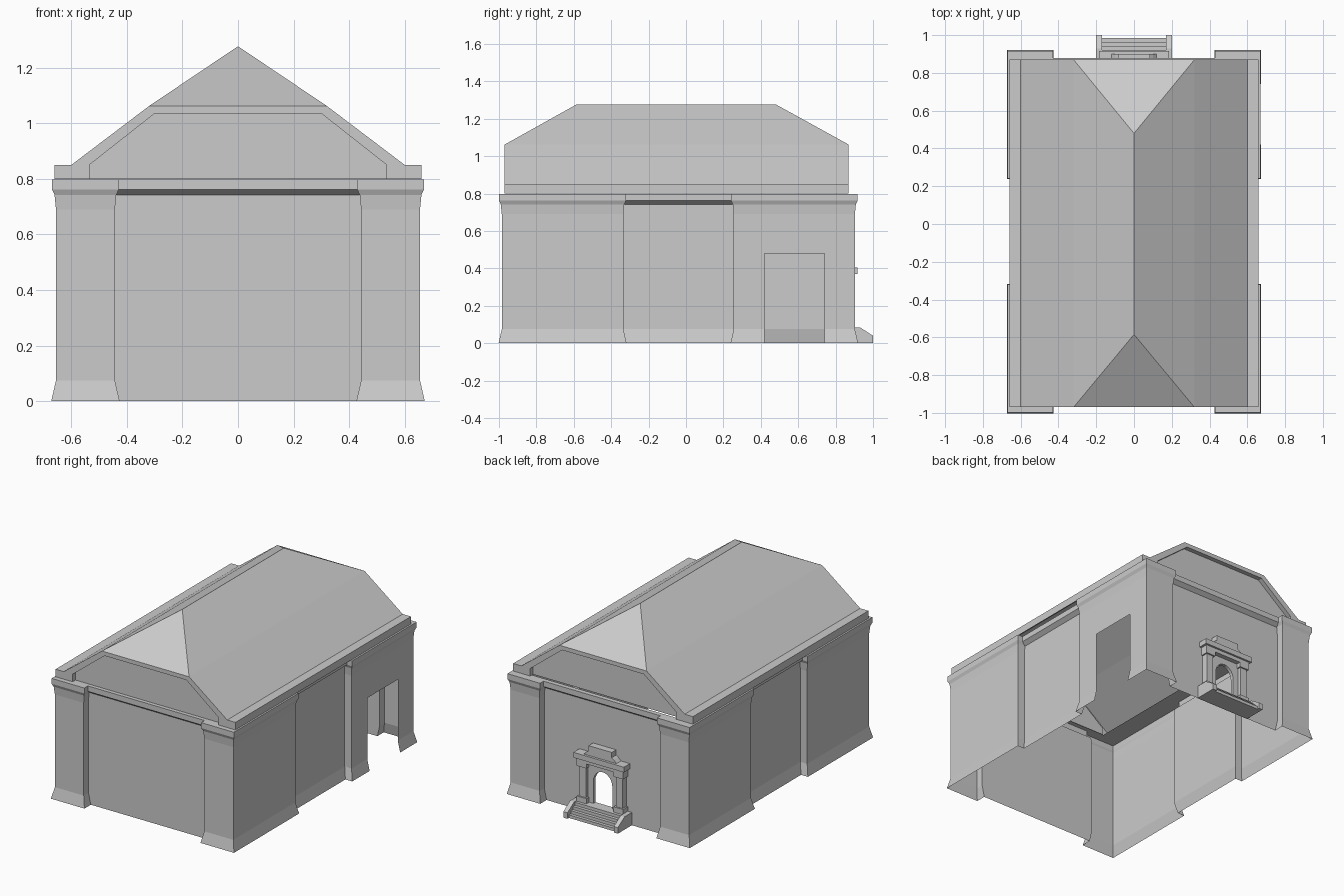
import bpy, bmesh, math
from mathutils import Vector

default = bpy.data.objects.get("Cube")
if default:
    bpy.data.objects.remove(default, do_unlink=True)

stone = bpy.data.materials.new("pale grey stone")
stone.use_nodes = True
stone.diffuse_color = (0.6, 0.6, 0.6, 1)
stone.node_tree.nodes["Principled BSDF"].inputs["Base Color"].default_value = (0.6, 0.6, 0.6, 1)


def finish(bm, name):
    bmesh.ops.recalc_face_normals(bm, faces=bm.faces)
    mesh = bpy.data.meshes.new(name)
    bm.to_mesh(mesh)
    bm.free()
    mesh.materials.append(stone)
    obj = bpy.data.objects.new(name, mesh)
    bpy.context.collection.objects.link(obj)
    return obj


def prism(name, outline, axis, lo, hi):
    """Extrude a 2D outline along x (outline is y,z) or y (outline is x,z)."""
    bm = bmesh.new()
    place = (lambda p, t: (t, p[0], p[1])) if axis == "x" else (lambda p, t: (p[0], t, p[1]))
    a = [bm.verts.new(place(p, lo)) for p in outline]
    b = [bm.verts.new(place(p, hi)) for p in outline]
    bm.faces.new(a)
    bm.faces.new(b)
    for i in range(len(a)):
        j = (i + 1) % len(a)
        bm.faces.new((a[i], a[j], b[j], b[i]))
    return finish(bm, name)


def box(name, x0, x1, y0, y1, z0, z1):
    return prism(name, [(x0, z0), (x1, z0), (x1, z1), (x0, z1)], "y", y0, y1)


# Walls: one plan with raised corner piers, offset at each height
MID = -0.041


def plan(d, rx, ry):
    x, y, jog = 0.655 + d, 0.944 + d, 0.443 - d
    px, py, s0, s1 = 0.655 + rx, 0.944 + ry, -0.335 + d, 0.255 - d
    half = [(jog, MID - py), (jog, MID - y), (x, MID - y), (x, s0), (px, s0),
            (px, s1), (x, s1), (x, MID + y), (jog, MID + y), (jog, MID + py)]
    return half + [(-u, v) for u, v in reversed(half)]


PIER = [(0, 0.017, -0.033, -0.05), (0.075, 0, -0.05, -0.05), (0.69, 0, -0.05, -0.05),
        (0.742, 0.005, -0.05, -0.05), (0.762, 0.014, -0.023, -0.023), (0.798, 0.014, -0.023, -0.023)]
bm = bmesh.new()
rings = [[bm.verts.new((x, y, z)) for x, y in plan(d, rx, ry)] for z, d, rx, ry in PIER]
# Ledge running inward under the roof
rings.append([bm.verts.new((max(-0.535, min(0.535, v.co.x)),
                            max(MID - 0.89, min(MID + 0.89, v.co.y)), 0.798)) for v in rings[-1]])
for low, high in zip(rings, rings[1:]):
    for i in range(len(low)):
        j = (i + 1) % len(low)
        bm.faces.new((low[i], low[j], high[j], high[i]))
bmesh.ops.remove_doubles(bm, verts=bm.verts, dist=0.0005)


def cut_opening(bm, axis, lo, hi, z0, z1, inside):
    """Slice the wall on the opening's edges and remove the faces within."""
    side = Vector((1, 0, 0)) if axis == 0 else Vector((0, 1, 0))
    for co, no in ((side * lo, side), (side * hi, side),
                   (Vector((0, 0, z0)), Vector((0, 0, 1))), (Vector((0, 0, z1)), Vector((0, 0, 1)))):
        bmesh.ops.bisect_plane(bm, geom=bm.verts[:] + bm.edges[:] + bm.faces[:],
                               plane_co=co, plane_no=no)
    gone = []
    for f in bm.faces:
        c = f.calc_center_median()
        if lo < c[axis] < hi and z0 - 0.001 < c.z < z1 and inside(c):
            gone.append(f)
    bmesh.ops.delete(bm, geom=gone, context="FACES")


cut_opening(bm, 1, 0.42, 0.74, 0, 0.48, lambda c: c.x > 0.6)
cut_opening(bm, 0, -0.09, 0.09, 0.08, 0.33, lambda c: c.y > 0.8)
finish(bm, "walls")

# Roof: broken slope with clipped gable ends and a recessed gable panel
OUT = [(0.66, 0.80), (0.66, 0.85), (0.60, 0.85), (0.32, 1.062)]
INN = [(0.535, 0.80), (0.535, 0.85), (0.30, 1.035)]
bm = bmesh.new()
ends = []
for y, peak, inward in ((-0.97, -0.585, 0.03), (0.87, 0.48, -0.03)):
    end = {"ridge": bm.verts.new((0, peak, 1.277))}
    for s in (1, -1):
        end["out", s] = [bm.verts.new((s * x, y, z)) for x, z in OUT]
        end["inn", s] = [bm.verts.new((s * x, y, z)) for x, z in INN]
        end["back", s] = [bm.verts.new((s * x, y + inward, z)) for x, z in INN]
        o, i, b = end["out", s], end["inn", s], end["back", s]
        for face in ((o[0], o[1], i[1], i[0]), (o[1], o[2], i[1]), (o[2], o[3], i[2], i[1]),
                     (i[0], i[1], b[1], b[0]), (i[1], i[2], b[2], b[1])):
            bm.faces.new(face)
    o, p = end["out", 1], end["out", -1]
    i, j = end["inn", 1], end["inn", -1]
    b, c = end["back", 1], end["back", -1]
    bm.faces.new((o[3], p[3], j[2], i[2]))
    bm.faces.new((i[2], j[2], c[2], b[2]))
    bm.faces.new(b + c[::-1])
    bm.faces.new((o[3], end["ridge"], p[3]))
    ends.append(end)
f, r = ends
for s in (1, -1):
    a, b = f["out", s], r["out", s]
    for k in range(3):
        bm.faces.new((a[k], b[k], b[k + 1], a[k + 1]))
    bm.faces.new((a[3], b[3], r["ridge"], f["ridge"]))
finish(bm, "roof")

# Back entrance: arched panel
arch = [(0.07 * math.cos(t), 0.225 + 0.08 * math.sin(t))
        for t in [math.pi * k / 12 for k in range(13)]]
prism("door_arch", [(0.11, 0.08), (0.11, 0.345), (-0.11, 0.345), (-0.11, 0.08), (-0.07, 0.08)]
      + arch[::-1] + [(0.07, 0.08)], "y", 0.85, 0.872)

# Entrance columns with base and capital, and step cheeks
CHEEK = [(0.85, 0), (1.0, 0), (1.0, 0.04), (0.93, 0.085), (0.85, 0.085)]
for s, side in ((1, "left"), (-1, "right")):
    for part, x0, x1, depth, z0, z1 in (("shaft", 0.11, 0.16, 0.893, 0.08, 0.345),
                                        ("base", 0.10, 0.17, 0.903, 0.08, 0.115),
                                        ("capital", 0.10, 0.17, 0.903, 0.315, 0.345)):
        box(f"{side}_column_{part}", *sorted((s * x0, s * x1)), 0.85, depth, z0, z1)
    prism(f"{side}_step_cheek", CHEEK, "x", *sorted((s * 0.17, s * 0.2)))

# Entablature and raised centre with sloped shoulders
box("entablature", -0.17, 0.17, 0.85, 0.903, 0.345, 0.37)
box("entablature_cornice", -0.185, 0.185, 0.85, 0.916, 0.37, 0.405)
prism("entrance_crest", [(-0.12, 0.405), (0.12, 0.405), (0.10, 0.425), (0.085, 0.435), (0.085, 0.47),
                         (-0.085, 0.47), (-0.085, 0.435), (-0.10, 0.425)], "y", 0.85, 0.9)

# Steps
for k in range(4):
    box(f"step_{k + 1}", -0.17, 0.17, 0.85, 0.985 - 0.021 * k, 0.02 * k, 0.02 * (k + 1))
